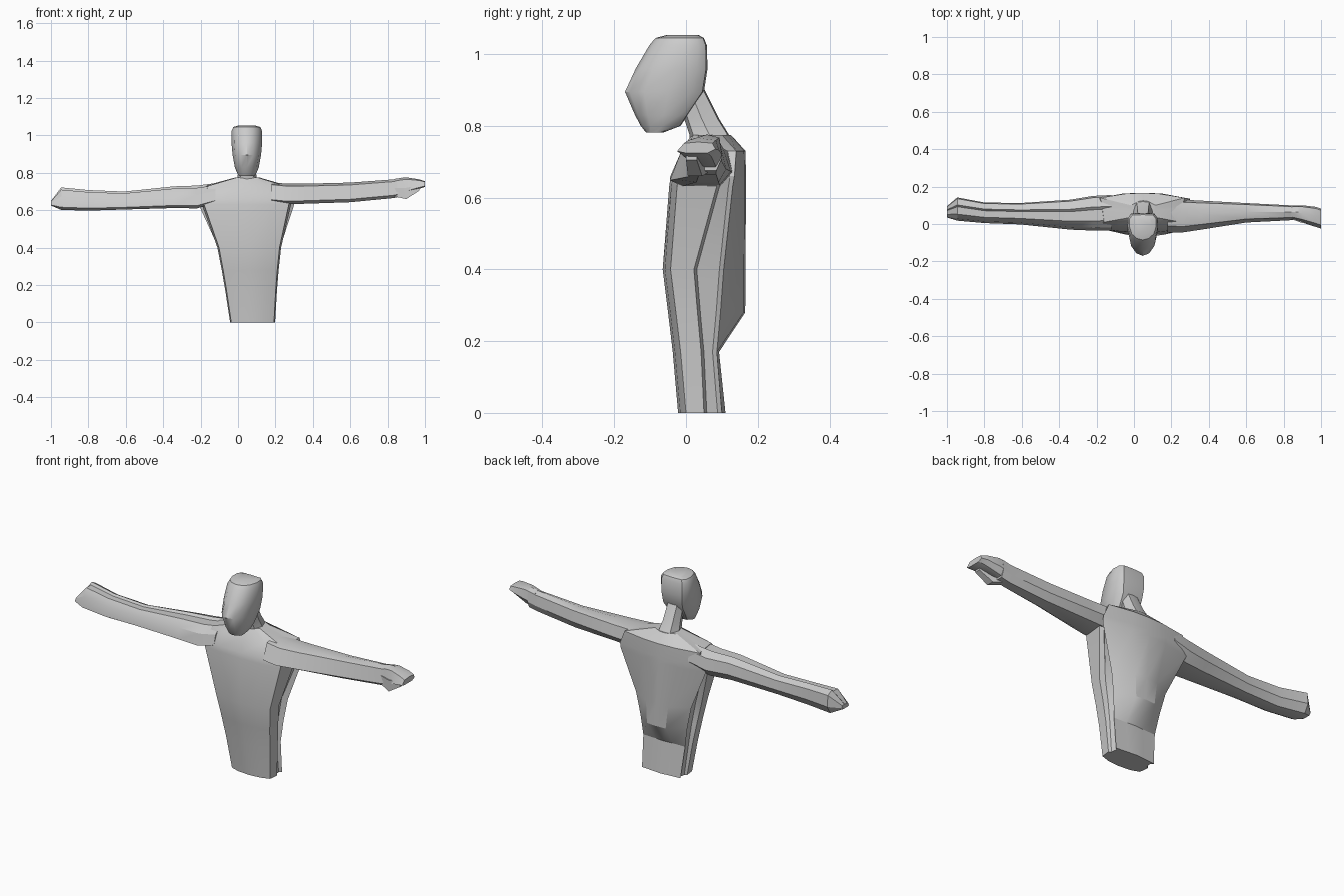
import bpy
import bmesh
import math

cube = bpy.data.objects.get("Cube")
if cube:
    bpy.data.objects.remove(cube, do_unlink=True)

grey = bpy.data.materials.new("plain grey")
grey.use_nodes = True
grey.diffuse_color = (0.6, 0.6, 0.6, 1)
grey.node_tree.nodes["Principled BSDF"].inputs["Base Color"].default_value = (0.6, 0.6, 0.6, 1)


def loft(name, rings, angle=30):
    """Skin a closed body over rings that all have the same point count."""
    bm = bmesh.new()
    loops = [[bm.verts.new(p) for p in ring] for ring in rings]
    n = len(loops[0])
    for a, b in zip(loops, loops[1:]):
        for i in range(n):
            j = (i + 1) % n
            bm.faces.new((a[i], a[j], b[j], b[i]))
    bm.faces.new(loops[0][::-1])
    bm.faces.new(loops[-1])
    bmesh.ops.recalc_face_normals(bm, faces=bm.faces)
    mesh = bpy.data.meshes.new(name)
    bm.to_mesh(mesh)
    bm.free()
    mesh.materials.append(grey)
    obj = bpy.data.objects.new(name, mesh)
    bpy.context.collection.objects.link(obj)
    bpy.ops.object.select_all(action="DESELECT")
    obj.select_set(True)
    bpy.context.view_layer.objects.active = obj
    bpy.ops.object.shade_smooth_by_angle(angle=math.radians(angle))
    return obj


def mirrored(half, cx, z):
    """Close a half outline (front to back) across the body's centre line."""
    pts = half + [(-x, y) for x, y in reversed(half[1:-1])]
    return [(cx + x, y, z) for x, y in pts]


# Torso: front shell, recessed flank strip and raised back
# z, centre x, front half width, back half width, front y, flank edge y,
# flank recess, back corner y, back y
torso = [
    (0.00, 0.078, 0.120, 0.115, -0.022, 0.050, 0.012, 0.100, 0.110),
    (0.17, 0.070, 0.138, 0.125, -0.037, 0.042, 0.018, 0.086, 0.092),
    (0.28, 0.065, 0.152, 0.140, -0.050, 0.032, 0.025, 0.096, 0.165),
    (0.40, 0.060, 0.170, 0.165, -0.065, 0.022, 0.030, 0.105, 0.166),
    (0.63, 0.045, 0.238, 0.255, -0.047, 0.085, 0.020, 0.130, 0.167),
    (0.66, 0.045, 0.245, 0.255, -0.043, 0.085, 0.010, 0.135, 0.167),
    (0.73, 0.045, 0.215, 0.225, -0.012, 0.090, 0.002, 0.140, 0.166),
    (0.775, 0.050, 0.060, 0.065, 0.015, 0.065, 0.001, 0.100, 0.125),
]
rings = []
for z, cx, wf, wb, yf, ye, rec, yc, yb in torso:
    half = [(0, yf), (wf * 0.55, yf + 0.006), (wf * 0.95, yf + 0.022),
            (wf, ye), (wf - rec, ye + 0.008), (wb - rec, yc - 0.012),
            (wb, yc), (wb * 0.4, yb - 0.004), (0, yb)]
    rings.append(mirrored(half, cx, z))
loft("torso", rings)

# Neck leaning forward into the back of the head
neck = [(0.73, 0.065, 0.010, 0.150), (0.775, 0.052, 0.010, 0.120),
        (0.82, 0.045, -0.005, 0.092), (0.90, 0.042, -0.030, 0.052)]
loft("neck", [mirrored([(0, yf), (w * 0.7, yf + 0.01), (w, (yf + yb) / 2),
                        (w * 0.65, yb - 0.004), (0, yb)], 0.048, z)
              for z, w, yf, yb in neck])

# Head: z, half width, front y, back y
head = [(0.782, 0.040, -0.112, -0.062), (0.800, 0.052, -0.126, -0.015),
        (0.830, 0.064, -0.142, 0.005), (0.895, 0.076, -0.170, 0.050),
        (0.960, 0.082, -0.140, 0.060), (1.025, 0.081, -0.102, 0.058),
        (1.045, 0.072, -0.085, 0.050), (1.053, 0.045, -0.055, 0.035)]
rings = []
for z, w, yf, yb in head:
    d = yb - yf
    half = [(0, yf), (w * 0.45, yf + d * 0.06), (w * 0.82, yf + d * 0.24),
            (w, yf + d * 0.55), (w * 0.97, yf + d * 0.85),
            (w * 0.75, yb - d * 0.02), (0, yb)]
    rings.append(mirrored(half, 0.047, z))
loft("head", rings, 35)


def arm(name, profile, sections):
    """Sections give x, front y, back y, low z, high z for a unit profile."""
    loft(name, [[(x, y0 + u * (y1 - y0), z0 + v * (z1 - z0)) for u, v in profile]
                for x, y0, y1, z0, z1 in sections])


# Right arm: ridge along the back of its top, blunt end
arm("right_arm",
    [(0, 0.12), (0.2, 0), (0.8, 0), (1, 0.35), (0.95, 0.85),
     (0.68, 1), (0.60, 0.9), (0.28, 0.9), (0.08, 0.6)],
    [(-0.12, -0.035, 0.155, 0.640, 0.745), (-0.22, -0.035, 0.150, 0.610, 0.732),
     (-0.34, -0.030, 0.130, 0.612, 0.728), (-0.61, -0.002, 0.112, 0.604, 0.700),
     (-0.80, 0.005, 0.115, 0.598, 0.708), (-0.945, 0.018, 0.142, 0.602, 0.722),
     (-1.00, 0.035, 0.095, 0.625, 0.650)])

# Left arm, tapering to the wrist
smooth_arm = [(0, 0.15), (0.2, 0), (0.8, 0), (1, 0.35),
              (0.92, 0.9), (0.55, 1), (0.18, 0.88)]
arm("left_arm", smooth_arm,
    [(0.18, -0.045, 0.150, 0.640, 0.750), (0.26, -0.045, 0.130, 0.632, 0.742),
     (0.36, -0.030, 0.125, 0.635, 0.742), (0.60, 0.008, 0.112, 0.643, 0.748),
     (0.83, 0.020, 0.100, 0.665, 0.765), (0.88, 0.022, 0.100, 0.675, 0.775)])

# Left hand: flat, fanned fingers
arm("left_hand", smooth_arm,
    [(0.84, 0.025, 0.098, 0.675, 0.768), (0.90, 0.008, 0.100, 0.690, 0.776),
     (0.97, -0.015, 0.092, 0.715, 0.765), (1.00, -0.025, 0.082, 0.725, 0.755)])

# Left thumb: wedge hanging below the palm
arm("left_thumb", [(0, 0), (1, 0), (1, 1), (0, 1)],
    [(0.83, 0.030, 0.070, 0.675, 0.720), (0.90, 0.005, 0.045, 0.660, 0.720),
     (0.97, 0.000, 0.030, 0.705, 0.735)])
